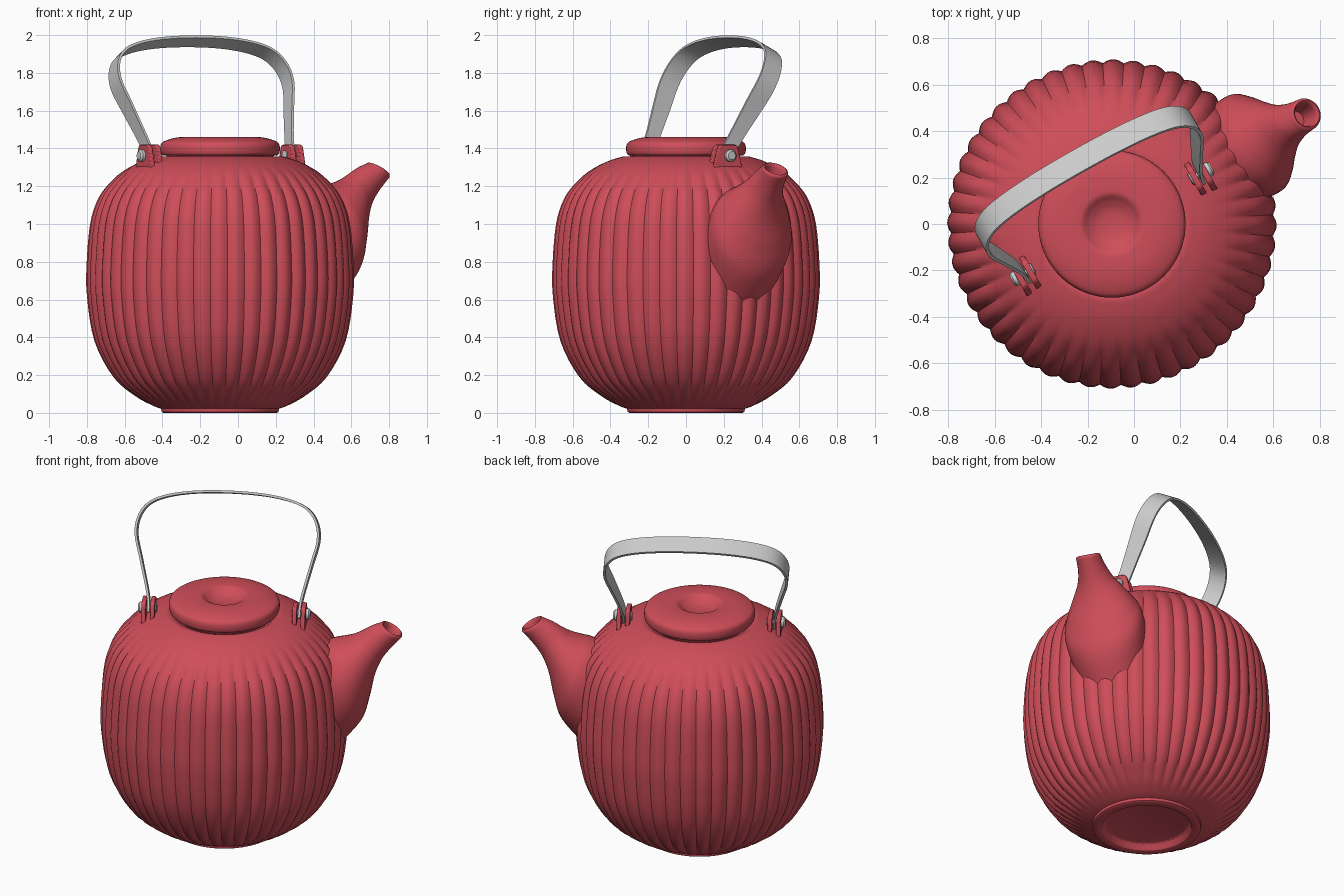
import bpy, bmesh, math
from mathutils import Matrix, Vector

cube = bpy.data.objects.get("Cube")
if cube:
    bpy.data.objects.remove(cube, do_unlink=True)

# Spout and handle lie along local +x; the whole pot is turned and shifted
PLACE = Matrix.Translation((-0.095, 0, 0)) @ Matrix.Rotation(math.radians(29.5), 4, 'Z')


def material(name, rgb, rough):
    m = bpy.data.materials.new(name)
    m.use_nodes = True
    m.diffuse_color = (*rgb, 1)
    b = m.node_tree.nodes["Principled BSDF"]
    b.inputs["Base Color"].default_value = (*rgb, 1)
    b.inputs["Roughness"].default_value = rough
    return m


RED = material("red_glaze", (0.62, 0.075, 0.10), 0.5)
STEEL = material("brushed_steel", (0.60, 0.60, 0.60), 0.5)


def spline(points, steps):
    """Smooth curve through points of any dimension."""
    p = [points[0]] + list(points) + [points[-1]]
    out = []
    for i in range(1, len(p) - 2):
        for s in range(steps):
            t = s / steps
            out.append(tuple(
                0.5 * (2 * b + (c - a) * t + (2 * a - 5 * b + 4 * c - d) * t * t
                       + (3 * b - a - 3 * c + d) * t ** 3)
                for a, b, c, d in zip(*p[i - 1:i + 3])))
    return out + [tuple(points[-1])]


def loft(name, rings, mat, angle=40, bevel=0):
    """Skin a stack of closed rings and cap both ends."""
    bm = bmesh.new()
    rows = [[bm.verts.new(co) for co in ring] for ring in rings]
    n = len(rows[0])
    for a, b in zip(rows, rows[1:]):
        for i in range(n):
            j = (i + 1) % n
            bm.faces.new((a[i], a[j], b[j], b[i]))
    bm.faces.new(rows[0])
    bm.faces.new(rows[-1])
    bmesh.ops.recalc_face_normals(bm, faces=bm.faces)
    me = bpy.data.meshes.new(name)
    bm.to_mesh(me)
    bm.free()
    me.materials.append(mat)
    ob = bpy.data.objects.new(name, me)
    bpy.context.collection.objects.link(ob)
    ob.matrix_world = PLACE
    if bevel:
        mod = ob.modifiers.new("soft_edges", 'BEVEL')
        mod.width = bevel
        mod.segments = 2
    bpy.ops.object.select_all(action='DESELECT')
    bpy.context.view_layer.objects.active = ob
    ob.select_set(True)
    bpy.ops.object.shade_smooth_by_angle(angle=math.radians(angle))
    return ob


def smoothstep(a, b, x):
    t = min(1, max(0, (x - a) / (b - a)))
    return t * t * (3 - 2 * t)


def lathe(profile, segs, ribs=0, depth=0):
    """Rings of a turned profile, optionally with convex vertical ribs."""
    rings = []
    for r, z in profile:
        d = depth * smoothstep(0.03, 0.12, z) * (1 - smoothstep(1.18, 1.33, z))
        ring = []
        for i in range(segs):
            a = 2 * math.pi * i / segs
            rr = r - d * (1 - abs(math.cos(a * ribs / 2)))
            ring.append((rr * math.cos(a), rr * math.sin(a), z))
        rings.append(ring)
    return rings


# Ribbed body with a recessed foot and a closed top under the lid
wall = spline([(0.312, 0.022), (0.36, 0.04), (0.45, 0.09), (0.565, 0.19),
               (0.665, 0.38), (0.705, 0.62), (0.706, 0.80), (0.688, 1.0),
               (0.652, 1.12), (0.60, 1.20), (0.52, 1.275), (0.42, 1.33),
               (0.335, 1.357)], 4)
foot = [(0.002, 0.04), (0.23, 0.04), (0.245, 0.034), (0.255, 0.004),
        (0.262, 0), (0.30, 0), (0.31, 0.006)]
neck = [(0.322, 1.358), (0.30, 1.352), (0.285, 1.34), (0.002, 1.34)]
loft("body", lathe(foot + wall + neck, 384, 48, 0.016), RED, 50)

# Lid with a thumb dimple
lid_edge = [(0.002, 1.345), (0.28, 1.345), (0.285, 1.362), (0.305, 1.364)]
lid_top = spline([(0.314, 1.375), (0.317, 1.395), (0.314, 1.42), (0.30, 1.436),
                  (0.26, 1.451), (0.21, 1.46), (0.15, 1.461), (0.125, 1.456),
                  (0.10, 1.438), (0.06, 1.420), (0.002, 1.414)], 4)
loft("lid", lathe(lid_edge + lid_top, 96), RED)

# Spout: (lower x, lower z, upper x, upper z, half width) for each section
sections = spline([(0.66, 0.56, 0.52, 1.16, 0.225),
                   (0.79, 0.72, 0.62, 1.20, 0.235),
                   (0.835, 0.86, 0.68, 1.215, 0.20),
                   (0.865, 1.0, 0.74, 1.235, 0.15),
                   (0.905, 1.10, 0.79, 1.265, 0.105),
                   (0.958, 1.175, 0.845, 1.30, 0.08),
                   (1.02, 1.245, 0.895, 1.32, 0.071)], 5)


def spout_ring(sec, scale=1, shift=0):
    lo, up = Vector((sec[0], 0, sec[1])), Vector((sec[2], 0, sec[3]))
    half = (up - lo) / 2
    axis = Vector((half.z, 0, -half.x)).normalized()
    mid = (lo + up) / 2 + axis * shift
    ring = []
    for i in range(48):
        a = 2 * math.pi * i / 48
        ring.append(mid + half * scale * math.cos(a)
                    + Vector((0, sec[4] * scale * math.sin(a), 0)))
    return ring


tip = sections[-1]
rings = [spout_ring(s) for s in sections]
rings += [spout_ring(tip, *k) for k in
          ((0.95, 0.008), (0.84, 0.011), (0.75, 0.006), (0.70, -0.01), (0.58, -0.10))]
loft("spout", rings, RED, 50)

# Strap handle: half path (x, distance up the leaning plane), mirrored
half = [(0.432, -0.03), (0.440, 0.07), (0.488, 0.27), (0.522, 0.41), (0.512, 0.51),
        (0.46, 0.59), (0.36, 0.638), (0.2, 0.667), (0, 0.676)]
path = spline(half + [(-x, h) for x, h in half[-2::-1]], 6)
lean = math.radians(27)
up_dir = Vector((0, math.sin(lean), math.cos(lean)))
across = Vector((0, math.cos(lean), -math.sin(lean)))
rings = []
for i, (x, h) in enumerate(path):
    a, b = path[max(i - 1, 0)], path[min(i + 1, len(path) - 1)]
    t = Vector((b[0] - a[0], b[1] - a[1])).normalized()
    normal = Vector((-t.y, 0, 0)) + up_dir * t.x
    mid = Vector((x, 0, 1.365)) + up_dir * h
    w = 0.040 + 0.015 * smoothstep(0.05, 0.4, h)
    rings.append([mid + across * w * sx + normal * 0.007 * sy
                  for sx, sy in ((-1, -1), (1, -1), (1, 1), (-1, 1))])
loft("handle_strap", rings, STEEL, 40)

# Lug plates either side of each strap end, with a bolt through them
lug = [(-0.10, 1.27), (-0.068, 1.39), (-0.060, 1.41), (-0.045, 1.42), (0.035, 1.42),
       (0.048, 1.41), (0.055, 1.39), (0.085, 1.27)]
for side, s in (("left", 1), ("right", -1)):
    for place, u in (("inner", 0.408), ("outer", 0.458)):
        loft(f"{side}_{place}_lug",
             [[(s * (u + o), y, z) for y, z in lug] for o in (-0.013, 0.013)],
             RED, 40, 0.005)
    bolt = [(0.386, 0.020), (0.390, 0.027), (0.396, 0.027), (0.396, 0.014),
            (0.470, 0.014), (0.470, 0.032), (0.486, 0.032), (0.495, 0.022)]
    loft(f"{side}_bolt",
         [[(s * u, r * math.cos(k * math.pi / 8), 1.362 + r * math.sin(k * math.pi / 8))
           for k in range(16)] for u, r in bolt], STEEL, 40)
